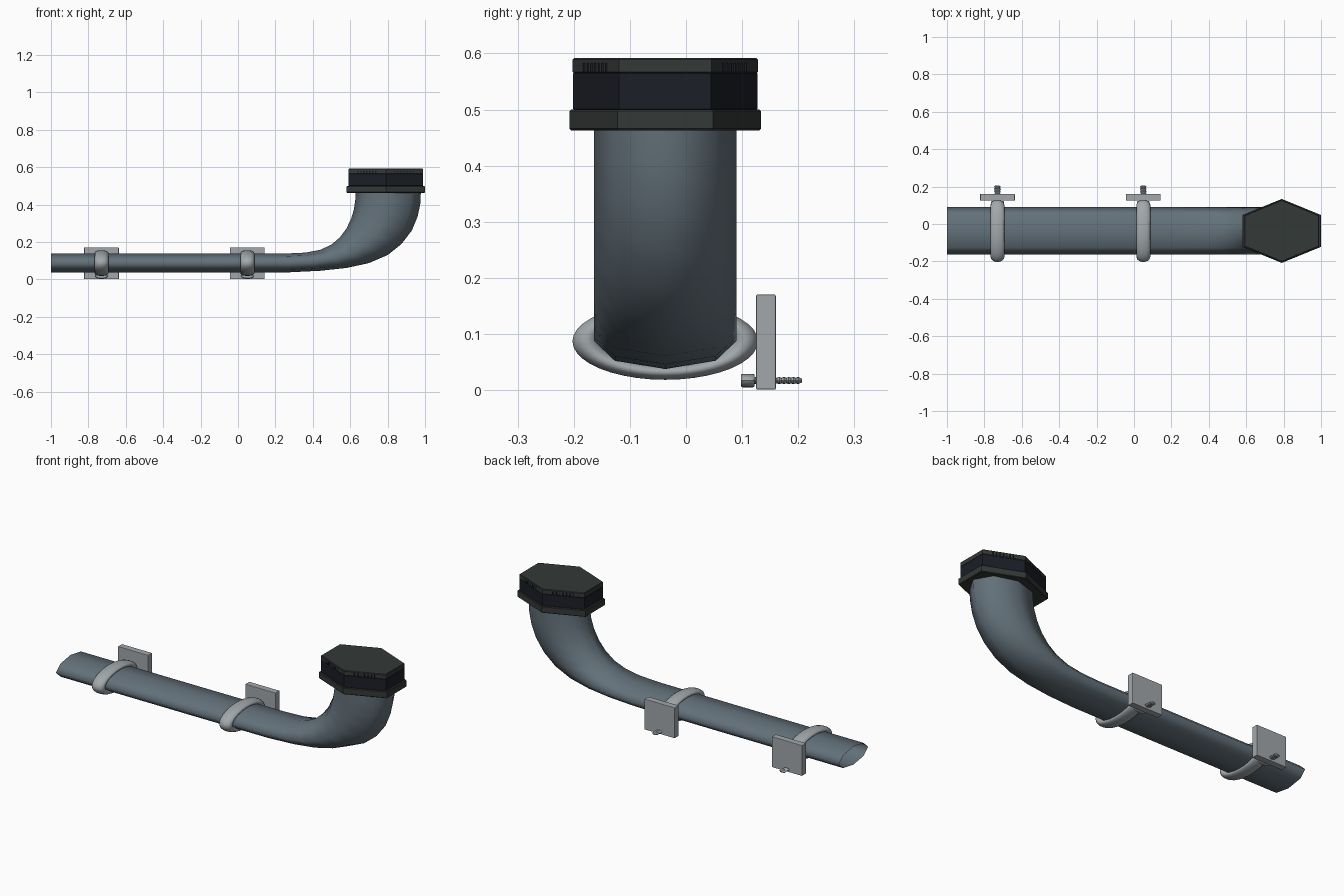
import bpy, bmesh
from math import sin, cos, pi, tau
from mathutils import Vector

if "Cube" in bpy.data.objects:
    bpy.data.objects.remove(bpy.data.objects["Cube"])

CY, CZ = -0.037, 0.087          # pipe axis


def material(name, rgb):
    m = bpy.data.materials.new(name)
    m.diffuse_color = (*rgb, 1)
    m.use_nodes = True
    m.node_tree.nodes["Principled BSDF"].inputs["Base Color"].default_value = m.diffuse_color
    return m


STEEL_BLUE = material("pipe_blue_grey", (0.125, 0.165, 0.195))
DARK = material("cap_dark_grey", (0.033, 0.04, 0.038))
BLACK = material("cap_black", (0.011, 0.013, 0.02))
LIGHT = material("clamp_light_grey", (0.36, 0.39, 0.41))


def loft(name, rings, mat, closed=False, caps=True, smooth=None):
    """Skin a list of equal-length vertex rings."""
    bm = bmesh.new()
    vs = [[bm.verts.new(p) for p in r] for r in rings]
    n = len(rings[0])
    for i in range(len(vs) if closed else len(vs) - 1):
        a, b = vs[i], vs[(i + 1) % len(vs)]
        for j in range(n):
            k = (j + 1) % n
            bm.faces.new((a[j], a[k], b[k], b[j]))
    if caps and not closed:
        bm.faces.new(vs[0])
        bm.faces.new(vs[-1])
    bmesh.ops.recalc_face_normals(bm, faces=bm.faces)
    me = bpy.data.meshes.new(name)
    bm.to_mesh(me)
    bm.free()
    me.materials.append(mat)
    ob = bpy.data.objects.new(name, me)
    bpy.context.collection.objects.link(ob)
    if smooth is not None:
        bpy.context.view_layer.objects.active = ob
        ob.select_set(True)
        bpy.ops.object.shade_smooth_by_angle(angle=smooth)
        ob.select_set(False)
    return ob


def box(name, center, size, mat, bevel=0.0):
    bpy.ops.mesh.primitive_cube_add(size=1, location=center)
    ob = bpy.context.object
    ob.name = name
    ob.scale = size
    bpy.ops.object.transform_apply(location=False, rotation=False, scale=True)
    ob.data.materials.append(mat)
    if bevel:
        b = ob.modifiers.new("edge", 'BEVEL')
        b.width, b.segments = bevel, 2
    ob.select_set(False)
    return ob


# Pipe: eight-sided section, (inner x, z, outer x, z) stations along the bend
stations = [
    (-1.0, .137, -1.0, .037), (-.2, .137, -.2, .037), (.25, .138, .28, .038),
    (.36, .143, .44, .046), (.44, .158, .58, .061), (.50, .186, .70, .087),
    (.545, .225, .80, .130), (.58, .272, .875, .190), (.605, .325, .93, .262),
    (.62, .375, .96, .335), (.627, .425, .975, .405), (.63, .475, .978, .475)]
rings = []
for xi, zi, xo, zo in stations:
    inner, outer = Vector((xi, CY, zi)), Vector((xo, CY, zo))
    mid, half = (inner + outer) / 2, (inner - outer) / 2
    rings.append([mid + half * cos(k * pi / 4) + Vector((0, .127 * sin(k * pi / 4), 0))
                  for k in range(8)])
loft("pipe", rings, STEEL_BLUE, caps=False, smooth=pi)


# Cap: stretched hexagonal layers
CX = 0.79


def hexagon(hx, hy, z):
    return [(CX + hx / cos(pi / 6) * cos(pi / 6 + k * pi / 3),
             CY + hy * sin(pi / 6 + k * pi / 3), z) for k in range(6)]


def hex_layer(name, hx, hy, z0, z1, mat, e=0.003):
    loft(name, [hexagon(hx - e, hy - e, z0), hexagon(hx, hy, z0 + e),
                hexagon(hx, hy, z1 - e), hexagon(hx - e, hy - e, z1)], mat)


hex_layer("cap_collar", .209, .171, .463, .500, DARK)
hex_layer("cap_body", .199, .164, .498, .567, BLACK)
hex_layer("cap_lid", .199, .165, .564, .592, DARK)

# Grip ribs on the slanted faces of the lid
corners = [Vector(p) for p in hexagon(.199, .165, .575)]
for f, face in enumerate((0, 1, 3, 4)):
    a, b = corners[face], corners[face + 1]
    for i in range(7):
        p = a.lerp(b, .25 + i * .08)
        box(f"lid_rib_{f}_{i}", p, (.006, .004, .016), BLACK)


# Pipe clamps
def lathe_y(name, x, z, rx, rz, profile, n, mat):
    """Turned part along y; profile holds (y, radius factor)."""
    loft(name, [[(x + rx * r * cos(k * tau / n), y, z + rz * r * sin(k * tau / n))
                 for k in range(n)] for y, r in profile], mat, smooth=0.6)


for tag, x in (("left", -.73), ("right", .05)):
    ring = []
    for i in range(40):
        t = i * tau / 40
        ring.append([(x + .037 * cos(s), CY + (.140 + .026 * sin(s)) * cos(t),
                      CZ + (.055 + .014 * sin(s)) * sin(t))
                     for s in (k * tau / 14 for k in range(14))])
    loft(f"{tag}_clamp_ring", ring, LIGHT, closed=True, smooth=pi)
    box(f"{tag}_clamp_plate", (x, .1425, .0855), (.185, .035, .169), LIGHT, .002)
    lathe_y(f"{tag}_bolt_head", x, .017, .034, .012,
            [(.098, .9), (.101, 1), (.119, 1), (.122, .9)], 16, LIGHT)
    thread = [(.12 + i * .0042, 1 if i % 2 else .75) for i in range(20)] + [(.207, .5)]
    lathe_y(f"{tag}_bolt_shaft", x, .017, .018, .0065, thread, 12, LIGHT)
